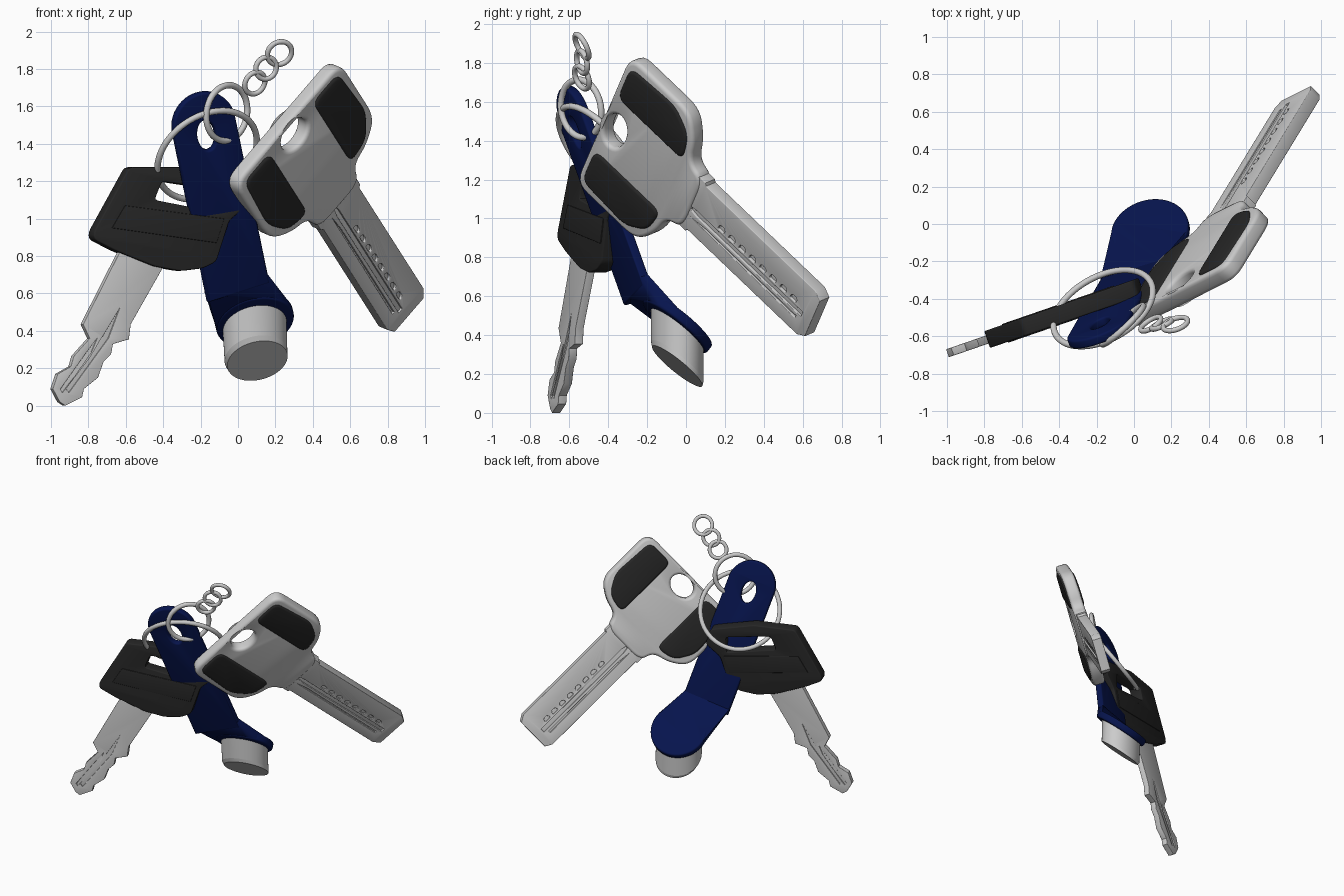
import bpy, bmesh, math
from mathutils import Vector, Matrix

if "Cube" in bpy.data.objects:
    bpy.data.objects.remove(bpy.data.objects["Cube"])

def material(name, rgb):
    m = bpy.data.materials.new(name)
    m.diffuse_color = (*rgb, 1)
    m.use_nodes = True
    m.node_tree.nodes["Principled BSDF"].inputs["Base Color"].default_value = m.diffuse_color
    return m

BLACK = material("black_plastic", (0.02, 0.02, 0.02))
BLUE = material("blue_plastic", (0.002, 0.007, 0.075))

def frame(origin, u, v):
    """Placement with local x along u, local y close to v."""
    u = Vector(u).normalized()
    n = u.cross(Vector(v)).normalized()
    v = n.cross(u)
    m = Matrix((u, v, n)).transposed().to_4x4()
    m.translation = Vector(origin)
    return m

def rounded(pts, r, n=5):
    """Replace every corner of a polygon by a soft curve."""
    out = []
    pts = [Vector(p) for p in pts]
    for i, p in enumerate(pts):
        a, b = pts[i - 1] - p, pts[(i + 1) % len(pts)] - p
        s = p + a.normalized() * min(r, a.length * .45)
        e = p + b.normalized() * min(r, b.length * .45)
        for k in range(n + 1):
            t = k / n
            out.append(s * (1 - t) ** 2 + p * 2 * t * (1 - t) + e * t * t)
    return out

def arc(cx, cy, rx, ry, a0=0, a1=360, n=32):
    return [(cx + rx * math.cos(math.radians(a0 + (a1 - a0) * k / n)),
             cy + ry * math.sin(math.radians(a0 + (a1 - a0) * k / n)))
            for k in range(n + (a1 - a0 < 360))]

def smooth(ob):
    bpy.ops.object.select_all(action='DESELECT')
    ob.select_set(True)
    bpy.context.view_layer.objects.active = ob
    bpy.ops.object.shade_smooth_by_angle(angle=math.radians(35))

def finish(name, bm, mat=None):
    bmesh.ops.recalc_face_normals(bm, faces=bm.faces)
    me = bpy.data.meshes.new(name)
    bm.to_mesh(me)
    bm.free()
    ob = bpy.data.objects.new(name, me)
    bpy.context.collection.objects.link(ob)
    if mat:
        me.materials.append(mat)
    smooth(ob)

def plate(name, loops, t, place, bevel=0.006, mat=None):
    """Flat part: first loop is the outline, the others are holes."""
    cu = bpy.data.curves.new(name, 'CURVE')
    cu.dimensions, cu.fill_mode = '2D', 'BOTH'
    cu.extrude, cu.bevel_depth, cu.offset = t / 2 - bevel, bevel, -bevel
    cu.bevel_resolution = 2
    for loop in loops:
        s = cu.splines.new('POLY')
        s.points.add(len(loop) - 1)
        for q, p in zip(s.points, loop):
            q.co = (p[0], p[1], 0, 1)
        s.use_cyclic_u = True
    ob = bpy.data.objects.new(name + "_curve", cu)
    bpy.context.collection.objects.link(ob)
    bpy.context.view_layer.update()
    bm = bmesh.new()
    bm.from_mesh(ob.to_mesh())
    ob.to_mesh_clear()
    bpy.data.objects.remove(ob)
    bmesh.ops.remove_doubles(bm, verts=bm.verts, dist=1e-4)
    bmesh.ops.transform(bm, matrix=place, verts=bm.verts)
    finish(name, bm, mat)

def ring(name, centre, normal, r, tube, seg=48):
    bpy.ops.mesh.primitive_torus_add(
        major_radius=r, minor_radius=tube, major_segments=seg, minor_segments=12,
        location=centre, rotation=Vector(normal).to_track_quat('Z', 'Y').to_euler())
    bpy.context.object.name = name
    smooth(bpy.context.object)

# Large key: local y runs along the blade, tip at 0
K2 = frame((.892, .675, .495), (.62, .31, .72), (.41, .665, -.625))
mirror = lambda half: half + [(-a, b) for a, b in reversed(half)]
head = mirror([(.455, -1.625), (.455, -1.16), (.33, -1.07), (.2, -1.04), (.17, -.93)])
plate("large_key_head", [rounded(head, .09), arc(0, -1.53, .1, .075)], .095, K2, .022)
insert = [(.185, -1.59), (.405, -1.59), (.425, -1.25), (.34, -1.11), (.185, -1.08)]
for side, s in (("upper", 1), ("lower", -1)):
    plate(f"large_key_{side}_grip", [rounded([(s * a, b) for a, b in insert], .06)],
          .117, K2, .018, BLACK)
blade = mirror([(.17, -1.0), (.17, -.91), (.155, -.9), (.155, -.05), (.125, 0)])
groove = [(-.03, -.98), (-.015, -.9), (-.015, -.07), (-.045, -.07), (-.045, -.88)]
step = [(-.075, -.9), (-.065, -.8), (-.065, -.1), (-.08, -.1)]
dimples = [rounded([(.0, b), (.0, b + .055), (.028, b + .045), (.028, b + .01)], .015, 3)
           for b in [-.74 + .08 * i for i in range(8)]]
plate("large_key_blade", [blade, groove, step] + dimples, .074, K2, .004)
plate("large_key_blade_core", [[(-.13, -1), (.13, -1), (.13, -.03), (-.13, -.03)]], .046, K2, .002)

# Small key: upright plane, outlines given as front-view x, z
K1 = frame((0, -.347, 0), (1, .345, 0), (0, 0, 1))
flat = lambda pts: [(x / .945, z) for x, z in pts]
bow = flat([(-.785, .93), (-.595, 1.275), (-.30, 1.275), (.01, 1.2), (.045, 1.08),
            (-.06, .99), (-.13, .77), (-.20, .735), (-.32, .72), (-.46, .745),
            (-.67, .83), (-.785, .89)])
slot = flat([(-.46, 1.1), (-.42, 1.2), (-.1, 1.15), (-.1, 1.03)])
plate("small_key_head", [rounded(bow, .02, 2), rounded(slot, .02, 2)], .095, K1, .008, BLACK)
panel = flat([(-.62, 1.07), (-.09, 1.0), (-.13, .87), (-.69, .95)])
plate("small_key_head_panel", [panel], .105, K1, .004, BLACK)
teeth = flat([(-.56, .95), (-.645, .81), (-.835, .435), (-.80, .36), (-.885, .265), (-.90, .21),
              (-.97, .17), (-.997, .09), (-.96, .02), (-.93, .0), (-.84, .045), (-.83, .09),
              (-.755, .15), (-.725, .235), (-.685, .275), (-.675, .33), (-.59, .355),
              (-.58, .435), (-.39, .77), (-.38, .9)])
cut1 = flat([(-.64, .52), (-.70, .36), (-.91, .07), (-.925, .09), (-.73, .37)])
cut2 = flat([(-.76, .36), (-.80, .26), (-.945, .07), (-.955, .09), (-.82, .28)])
plate("small_key_blade", [teeth, cut1, cut2], .045, K1, .003)
core = flat([(-.55, .7), (-.62, .5), (-.69, .34), (-.9, .05), (-.965, .07), (-.83, .28),
             (-.75, .45), (-.65, .7)])
plate("small_key_blade_core", [core], .026, K1, .002)

# Blue tag: strap with a hole, bent into a round holder
top, down = Vector((-.185, -.57, 1.505)), Vector((.194, .332, -.923))
T = frame(top, (.92, .28, .29), down)
strap = [(.178, .97), (-.178, .97)] + arc(0, 0, .178, .18, 180, 360, 24)
plate("tag_strap", [strap, arc(0, .06, .052, .085)], .05, T, .012, BLUE)
D, q = Vector((.088, -.045, .46)), Vector((.2, -.6, -.77)).normalized()
e = (D - (top + down * .98)).normalized()
P = frame(D, e.cross(q), e)
plate("tag_holder", [arc(0, 0, .212, .212, n=48)], .055, P, .014, BLUE)
# Bend that joins strap and holder
bm = bmesh.new()
for x in (-.177, .177):
    for z in (-.022, .022):
        bm.verts.new(T @ Vector((x, .92, z)))
for x, y in arc(0, 0, .208, .208, 170, 370, 24):
    for z in (-.022, .022):
        bm.verts.new(P @ Vector((x, y, z)))
hull = bmesh.ops.convex_hull(bm, input=bm.verts)
bmesh.ops.delete(bm, geom=list({g for g in hull['geom_interior'] if isinstance(g, bmesh.types.BMVert)}),
                 context='VERTS')
finish("tag_bend", bm, BLUE)

# Metal button: slanted plug hanging from the holder
bm = bmesh.new()
bmesh.ops.create_circle(bm, cap_ends=True, segments=48, radius=.174, matrix=P)
face = bm.faces[:]
for drop, scale in ((.195, .985), (.025, .96)):
    geom = bmesh.ops.extrude_face_region(bm, geom=face)['geom']
    vs = [v for v in geom if isinstance(v, bmesh.types.BMVert)]
    face = [f for f in geom if isinstance(f, bmesh.types.BMFace)]
    mid = sum((v.co for v in vs), Vector()) / len(vs)
    for v in vs:
        v.co = mid + (v.co - mid) * scale + Vector((.008, 0, -drop))
finish("metal_button", bm)

# Split ring, joining ring and chain links
ring("key_ring", (-.165, -.45, 1.34), (-.4, .71, .577), .29, .017, 64)
ring("joining_ring", (-.06, -.54, 1.565), (.68, -.72, -.12), .15, .017)
ring("chain_link_1", (.09, -.535, 1.725), (-.5, .8, .35), .062, .014, 32)
ring("chain_link_2", (.15, -.535, 1.805), (.4, -.87, -.2), .06, .014, 32)
ring("chain_link_3", (.222, -.535, 1.885), (-.3, .85, .43), .068, .014, 32)
